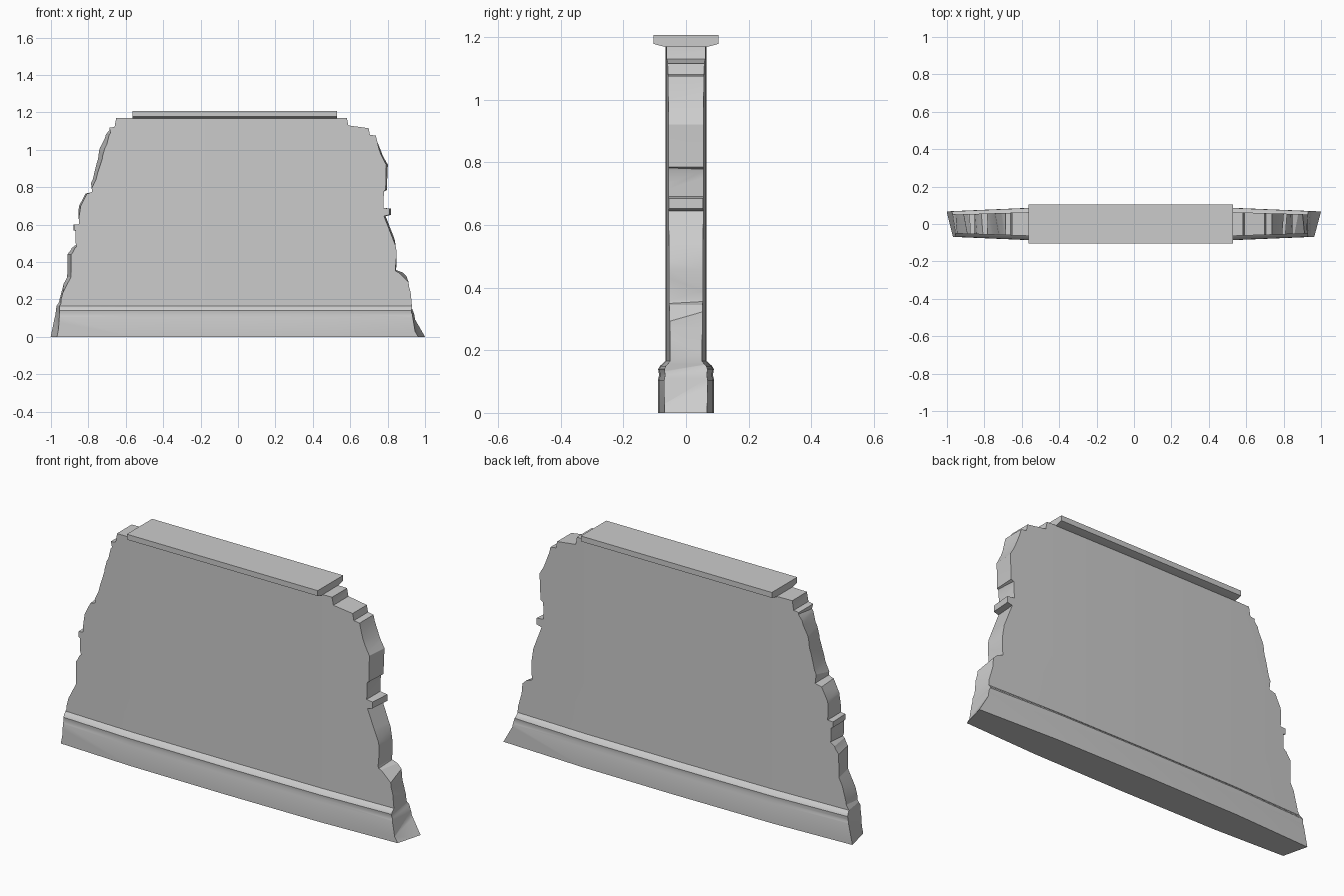
import bpy, bmesh

if "Cube" in bpy.data.objects:
    bpy.data.objects.remove(bpy.data.objects["Cube"])


def make_object(name, rings):
    """Closed solid lofted through equal-sized rings, with capped ends."""
    bm = bmesh.new()
    vs = [[bm.verts.new(p) for p in ring] for ring in rings]
    n = len(vs[0])
    for a, b in zip(vs, vs[1:]):
        for i in range(n):
            j = (i + 1) % n
            bm.faces.new((a[i], a[j], b[j], b[i]))
    bm.faces.new(vs[0])
    bm.faces.new(vs[-1])
    bmesh.ops.recalc_face_normals(bm, faces=bm.faces)
    bmesh.ops.triangulate(bm, faces=[f for f in bm.faces if len(f.verts) == 4])
    mesh = bpy.data.meshes.new(name)
    bm.to_mesh(mesh)
    bm.free()
    ob = bpy.data.objects.new(name, mesh)
    bpy.context.collection.objects.link(ob)
    return ob


def symmetric(half):
    """Mirror a (half-width, z) profile into a closed y-z loop."""
    return [(-y, z) for y, z in half] + [(y, z) for y, z in reversed(half)]


# Wall with moulded plinth, tapering in plan towards both ends
wall_half = [(.09, 0), (.09, .105), (.086, .12), (.089, .14), (.083, .15),
             (.066, .165), (.066, 1.17)]
stations = [(-1.1, .70), (-.56, .96), (0, 1), (.53, .96), (1.1, .70)]
wall = make_object("broken_wall", [
    [(x, y * s, z) for y, z in symmetric(wall_half)] for x, s in stations])

# Broken ends: (z, x, offset of the back edge relative to the front edge)
left = [(-.1, -1.0, -.03), (0, -.985, -.032), (.165, -.962, -.02),
        (.2, -.95, -.01), (.32, -.903, -.025), (.44, -.902, -.025),
        (.475, -.88, -.02), (.5, -.868, 0), (.565, -.868, 0),
        (.57, -.878, -.005), (.6, -.878, -.005), (.602, -.85, 0),
        (.7, -.845, -.01), (.765, -.812, -.01), (.775, -.78, 0),
        (.84, -.768, -.02), (.95, -.737, -.025), (1.01, -.725, -.03),
        (1.08, -.698, -.02), (1.118, -.688, 0), (1.122, -.66, 0),
        (1.165, -.652, 0), (1.3, -.64, 0)]
right = [(-.1, 1.0, .035), (0, .982, .035), (.12, .937, .01),
         (.165, .93, 0), (.27, .91, -.01), (.345, .868, .025),
         (.36, .843, .005), (.46, .847, 0), (.545, .824, .01),
         (.645, .785, .01), (.652, .814, .01), (.685, .814, .01),
         (.69, .777, 0), (.775, .78, 0), (.785, .793, .008),
         (.92, .797, .01), (.97, .77, .008), (1.075, .737, 0),
         (1.08, .705, 0), (1.115, .698, 0), (1.13, .59, 0),
         (1.165, .583, 0), (1.3, .57, 0)]
outline = left + right[::-1]
cutter = make_object("end_cutter", [
    [(x + d * y / .13, y, z) for z, x, d in outline] for y in (-.13, .13)])
cutter.hide_render = True

mod = wall.modifiers.new("broken_ends", 'BOOLEAN')
mod.operation = 'INTERSECT'
mod.solver = 'EXACT'
mod.object = cutter
bpy.context.view_layer.update()
deps = bpy.context.evaluated_depsgraph_get()
result = bpy.data.meshes.new_from_object(wall.evaluated_get(deps))
wall.modifiers.clear()
wall.data = result
bpy.data.objects.remove(cutter)

# Coping slab with chamfered underside
cap_half = [(.066, 1.168), (.104, 1.178), (.104, 1.206)]
cap = make_object("coping_slab", [
    [(x, y, z) for y, z in symmetric(cap_half)] for x in (-.565, .53)])

# Smooth the soft facets, keep hard edges
for ob in (wall, cap):
    bpy.ops.object.select_all(action='DESELECT')
    ob.select_set(True)
    bpy.context.view_layer.objects.active = ob
    bpy.ops.object.shade_smooth_by_angle(angle=.45)
